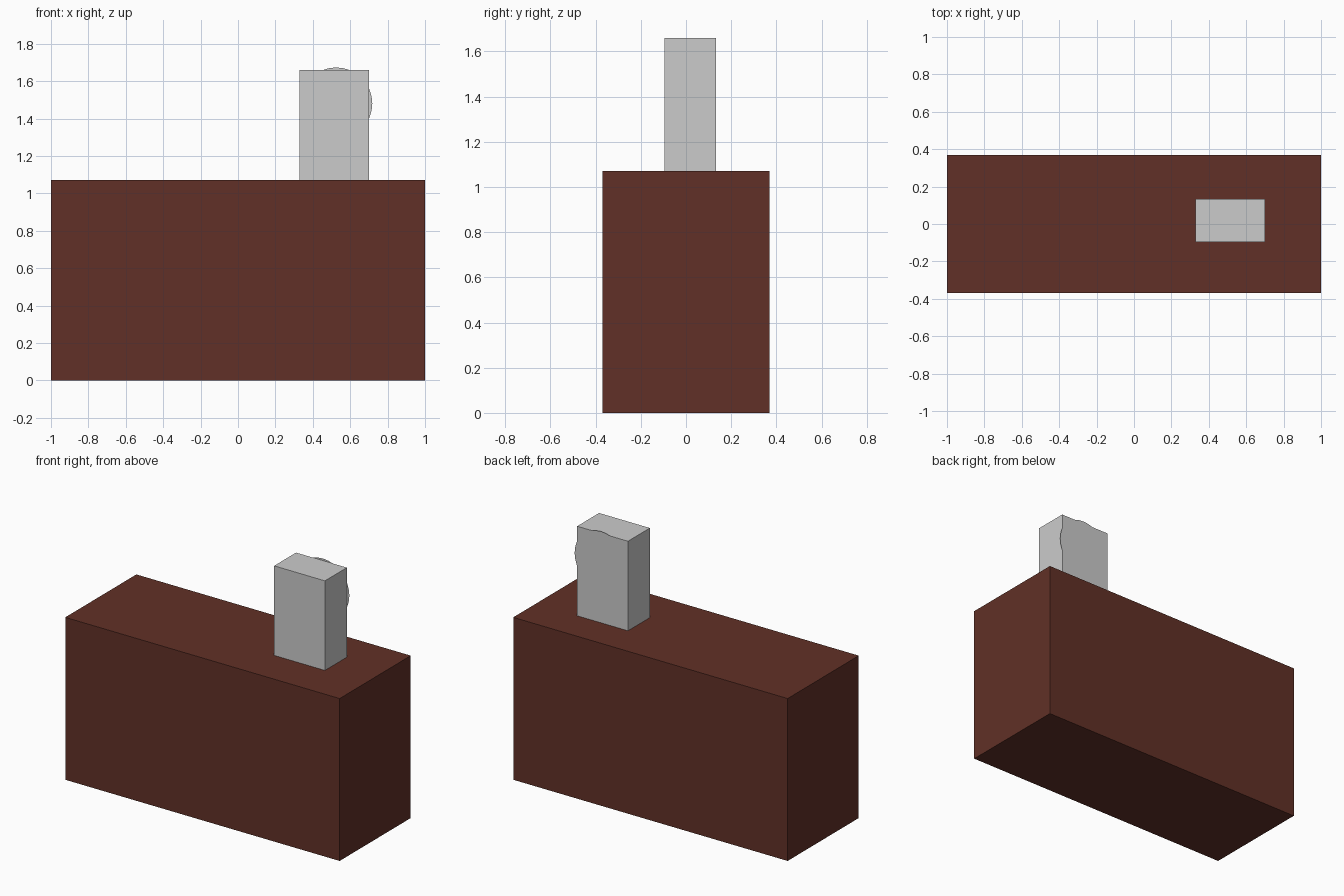
import bpy
import bmesh
from math import radians
from mathutils import Matrix

if "Cube" in bpy.data.objects:
    bpy.data.objects.remove(bpy.data.objects["Cube"])


def finish(bm, name):
    mesh = bpy.data.meshes.new(name)
    bm.to_mesh(mesh)
    bm.free()
    obj = bpy.data.objects.new(name, mesh)
    bpy.context.collection.objects.link(obj)
    return obj


def box(name, lo, hi):
    size = [b - a for a, b in zip(lo, hi)]
    mid = [(a + b) / 2 for a, b in zip(lo, hi)]
    bm = bmesh.new()
    bmesh.ops.create_cube(bm, size=1, matrix=Matrix.Translation(mid) @ Matrix.Diagonal((*size, 1)))
    return finish(bm, name)


# Brown main block
brown = bpy.data.materials.new("brown")
brown.diffuse_color = (0.12, 0.03, 0.02, 1)
brown.use_nodes = True
brown.node_tree.nodes["Principled BSDF"].inputs["Base Color"].default_value = brown.diffuse_color
base = box("base_block", (-1, -0.37, 0), (1, 0.37, 1.07))
base.data.materials.append(brown)

# Grey upright block on top
box("upright_block", (0.33, -0.095, 1.07), (0.70, 0.133, 1.66))

# Flat round dial on the back of the upright, just overhanging its edges
bm = bmesh.new()
place = Matrix.Translation((0.525, 0.134, 1.48)) @ Matrix.Rotation(radians(-90), 4, 'X')
bmesh.ops.create_circle(bm, cap_ends=True, segments=32, radius=0.193, matrix=place)
finish(bm, "round_dial")
